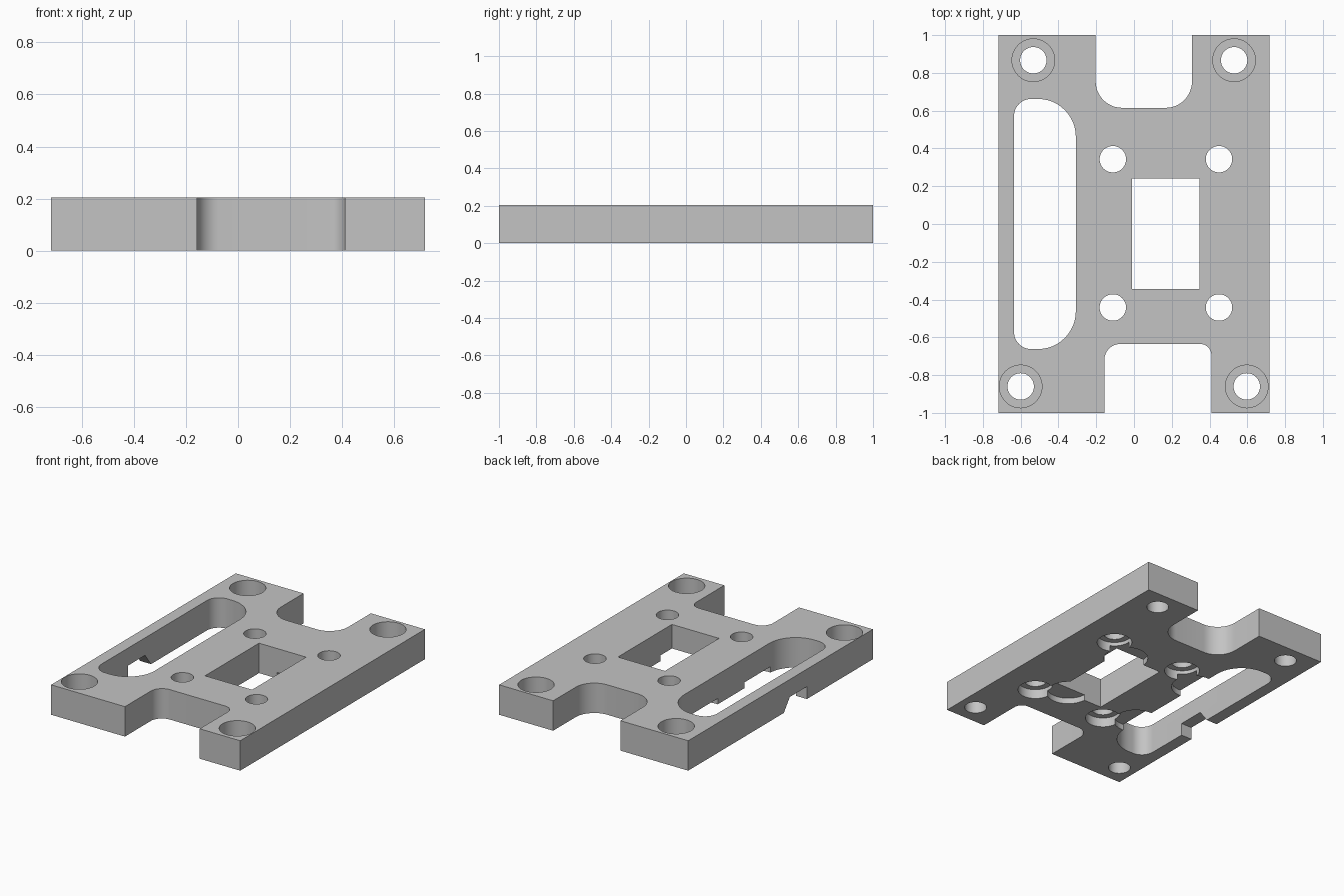
import bpy
import bmesh
from math import cos, sin, pi
from mathutils import Vector

cube = bpy.data.objects.get("Cube")
if cube:
    bpy.data.objects.remove(cube, do_unlink=True)

THICK = 0.205
OVER = 0.05  # how far cutters stick out of the plate

grey = bpy.data.materials.new("plain grey")
grey.use_nodes = True
grey.diffuse_color = (0.55, 0.55, 0.55, 1)
grey.node_tree.nodes["Principled BSDF"].inputs["Base Color"].default_value = (0.55, 0.55, 0.55, 1)


def prism(name, points, direction):
    """Extrude a closed outline of 3D points along a direction."""
    bm = bmesh.new()
    face = bm.faces.new([bm.verts.new(p) for p in points])
    ext = bmesh.ops.extrude_face_region(bm, geom=[face])
    moved = [g for g in ext["geom"] if isinstance(g, bmesh.types.BMVert)]
    bmesh.ops.translate(bm, verts=moved, vec=Vector(direction))
    bmesh.ops.recalc_face_normals(bm, faces=bm.faces)
    mesh = bpy.data.meshes.new(name)
    bm.to_mesh(mesh)
    bm.free()
    mesh.materials.append(grey)
    obj = bpy.data.objects.new(name, mesh)
    bpy.context.collection.objects.link(obj)
    return obj


def rounded(x0, x1, y0, y1, radii, z, steps=12):
    """Rectangle outline; radii run right-back, left-back, left-front, right-front."""
    corners = [(x1, y1, -1, -1), (x0, y1, 1, -1), (x0, y0, 1, 1), (x1, y0, -1, 1)]
    points = []
    for i, ((x, y, sx, sy), r) in enumerate(zip(corners, radii)):
        if r == 0:
            points.append((x, y, z))
            continue
        for k in range(steps + 1):
            a = (i + k / steps) * pi / 2
            points.append((x + sx * r + r * cos(a), y + sy * r + r * sin(a), z))
    return points


cutters = []


def cut_box(name, x0, x1, y0, y1, radii=(0, 0, 0, 0)):
    outline = rounded(x0, x1, y0, y1, radii, -OVER)
    cutters.append(prism(name, outline, (0, 0, THICK + 2 * OVER)))


def cut_round(name, x, y, r, z0, z1, sides=48):
    ring = [(x + r * cos(2 * pi * k / sides), y + r * sin(2 * pi * k / sides), z0)
            for k in range(sides)]
    cutters.append(prism(name, ring, (0, 0, z1 - z0)))


# Plate body
plate = prism("mounting_plate", rounded(-0.717, 0.717, -1, 1, (0, 0, 0, 0), 0), (0, 0, THICK))

# Edge cutouts, long side slot and central window
cut_box("back_cutout", -0.203, 0.307, 0.615, 1.1, (0, 0, 0.14, 0.14))
cut_box("front_cutout", -0.157, 0.41, -1.1, -0.635, (0.06, 0.085, 0, 0))
cut_box("side_slot", -0.635, -0.308, -0.662, 0.662, (0.2, 0.09, 0.09, 0.2))
cut_box("window", -0.01, 0.347, -0.343, 0.242)

# Corner holes, counterbored from the top
for x, y in [(-0.533, 0.867), (0.53, 0.867), (-0.6, -0.86), (0.597, -0.86)]:
    cut_round("corner_hole", x, y, 0.07, -OVER, THICK + OVER)
    cut_round("corner_counterbore", x, y, 0.113, 0.085, THICK + OVER)

# Middle holes, counterbored from below, each with a shallow round relief beside it
for x in (-0.112, 0.45):
    for y, relief_y in ((0.343, 0.235), (-0.442, -0.335)):
        cut_round("middle_hole", x, y, 0.07, -OVER, THICK + OVER)
        cut_round("middle_counterbore", x, y, 0.111, -OVER, 0.065)
        cut_round("relief", x - 0.185, relief_y, 0.14, -OVER, 0.04)

# Notch with one sloping end under the thin outer rail
profile = [(-0.285, -OVER), (0.005, -OVER), (-0.035, 0), (-0.1, 0.085), (-0.285, 0.085)]
cutters.append(prism("rail_notch", [(-0.8, y, z) for y, z in profile], (0.22, 0, 0)))

# Apply all cuts and discard the cutters
for cutter in cutters:
    cutter.hide_render = True
    mod = plate.modifiers.new(cutter.name, "BOOLEAN")
    mod.operation = "DIFFERENCE"
    mod.solver = "EXACT"
    mod.object = cutter
bpy.context.view_layer.update()
result = bpy.data.meshes.new_from_object(
    plate.evaluated_get(bpy.context.evaluated_depsgraph_get()))
plate.modifiers.clear()
plate.data = result
for cutter in cutters:
    bpy.data.objects.remove(cutter, do_unlink=True)

# Smooth curved walls, crisp edges
bpy.ops.object.select_all(action="DESELECT")
plate.select_set(True)
bpy.context.view_layer.objects.active = plate
bpy.ops.object.shade_smooth_by_angle(angle=pi / 6)
